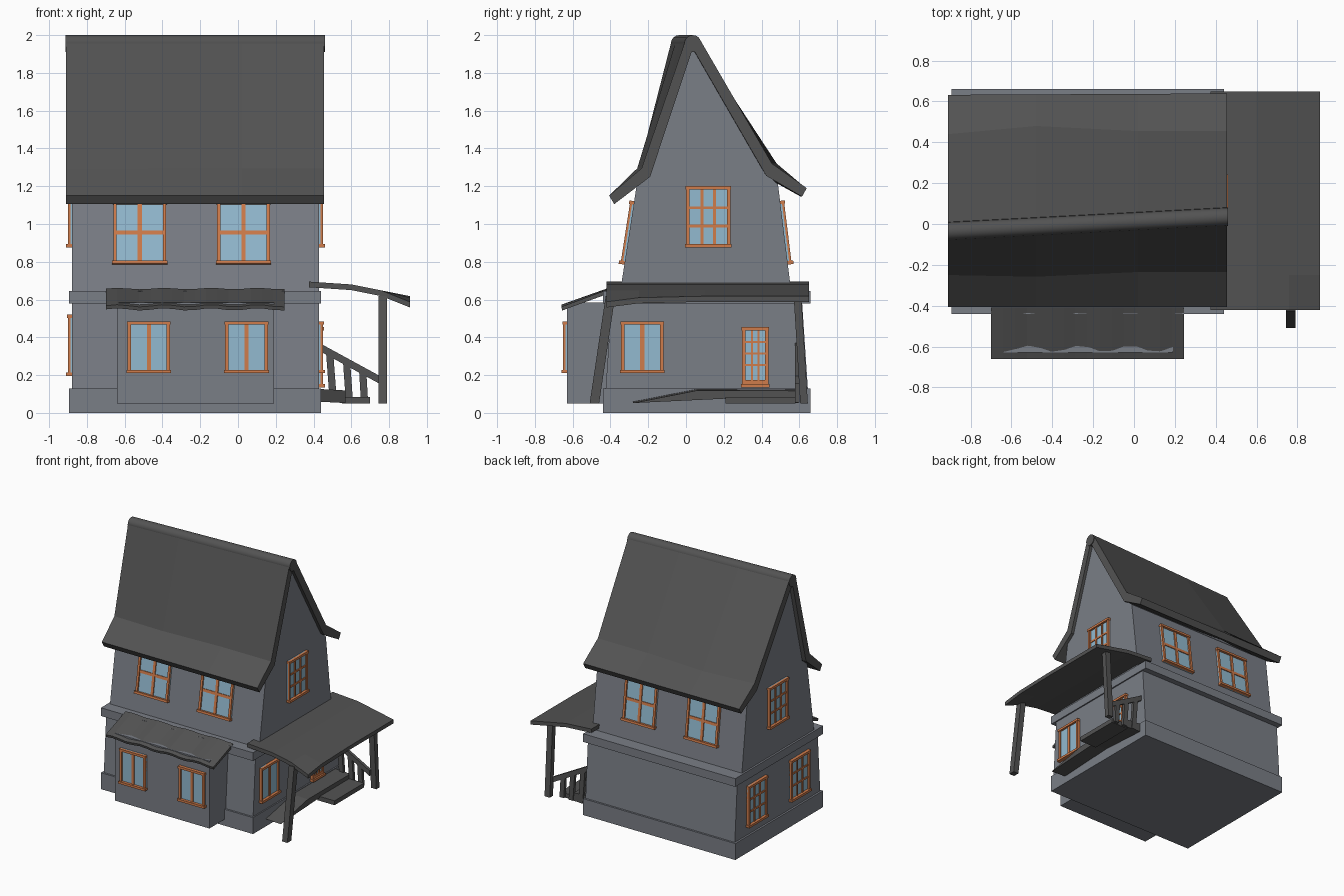
import bpy, bmesh, math
from mathutils import Vector

cube = bpy.data.objects.get("Cube")
if cube:
    bpy.data.objects.remove(cube, do_unlink=True)


def material(name, rgb):
    m = bpy.data.materials.new(name)
    m.use_nodes = True
    m.diffuse_color = (*rgb, 1)
    m.node_tree.nodes["Principled BSDF"].inputs["Base Color"].default_value = (*rgb, 1)
    return m


STONE = material("blue grey plaster", (0.195, 0.21, 0.24))
DARK = material("charcoal shingle", (0.086, 0.086, 0.086))
WOOD = material("orange wood", (0.63, 0.20, 0.07))
GLASS = material("pale blue glass", (0.29, 0.49, 0.63))


def loft_into(bm, sections):
    """Skin closed rings of points and cap both ends."""
    rings = [[bm.verts.new(p) for p in s] for s in sections]
    n = len(rings[0])
    for a, b in zip(rings, rings[1:]):
        for i in range(n):
            j = (i + 1) % n
            bm.faces.new((a[i], a[j], b[j], b[i]))
    bm.faces.new(rings[0][::-1])
    bm.faces.new(rings[-1])


def finish(name, bm, mat):
    bmesh.ops.recalc_face_normals(bm, faces=bm.faces)
    me = bpy.data.meshes.new(name)
    bm.to_mesh(me)
    bm.free()
    me.materials.append(mat)
    ob = bpy.data.objects.new(name, me)
    bpy.context.collection.objects.link(ob)
    return ob


def loft(name, sections, mat):
    bm = bmesh.new()
    loft_into(bm, sections)
    return finish(name, bm, mat)


def rect(c, a, b):
    c, a, b = Vector(c), Vector(a), Vector(b)
    return [c - a - b, c + a - b, c + a + b, c - a + b]


def box(name, x0, x1, y0, y1, z0, z1, mat):
    half = ((x1 - x0) / 2, 0, 0), (0, (y1 - y0) / 2, 0)
    cx, cy = (x0 + x1) / 2, (y0 + y1) / 2
    return loft(name, [rect((cx, cy, z), *half) for z in (z0, z1)], mat)


def post(name, p, q, w, d):
    return loft(name, [rect(c, (w, 0, 0), (0, d, 0)) for c in (p, q)], DARK)


# Body: plinth, tapered ground floor, ledge and bay
box("plinth", -0.895, 0.44, -0.44, 0.66, 0, 0.13, STONE)
loft("ground_floor", [rect((-0.225, 0.11, z), (0.655, 0, 0), (0, d, 0))
                      for z, d in ((0.13, 0.535), (0.58, 0.505))], STONE)
box("ledge", -0.895, 0.44, -0.44, 0.66, 0.58, 0.645, STONE)
box("front_bay", -0.64, 0.19, -0.63, -0.38, 0.05, 0.585, STONE)


def ridge_y(x):
    return 0.012 + 0.052 * x


# Upper floor with leaning walls and gables under the crooked ridge
def gable(x):
    return [(x, y, z) for y, z in (
        (-0.355, 0.6), (-0.262, 1.2), (-0.2, 1.25), (ridge_y(x), 1.93),
        (0.425, 1.265), (0.487, 1.21), (0.562, 0.6))]


loft("upper_floor", [gable(-0.88), gable(0.43)], STONE)

# Main roof: flared slabs with uneven kink lines
front, back = [], []
for x, front_kink, back_kink in ((-0.91, -0.25, 0.44), (-0.48, -0.258, 0.48),
                                 (0.02, -0.235, 0.455), (0.455, -0.235, 0.455)):
    r = ridge_y(x)
    front.append([(x, y, z) for y, z in (
        (-0.407, 1.15), (front_kink, 1.295), (r - 0.045, 1.955),
        (r, 1.93), (front_kink + 0.045, 1.25), (-0.38, 1.105))])
    e = 0.637 + 0.005 * x
    back.append([(x, y, z) for y, z in (
        (e, 1.19), (back_kink, 1.32), (r + 0.045, 1.965),
        (r, 1.93), (back_kink - 0.03, 1.255), (e - 0.025, 1.145))])
loft("front_roof_slope", front, DARK)
loft("back_roof_slope", back, DARK)

# Rounded ridge cap
ring = [(math.cos(math.tau * i / 16), math.sin(math.tau * i / 16)) for i in range(16)]
cap = loft("ridge_cap", [[(x, ridge_y(x) + 0.045 * c, 1.955 + 0.045 * s) for c, s in ring]
                         for x in (-0.912, 0.46)], DARK)
for ob in bpy.context.selected_objects:
    ob.select_set(False)
cap.select_set(True)
bpy.context.view_layer.objects.active = cap
bpy.ops.object.shade_smooth_by_angle()

# Wavy awning over the bay
awning = []
for i in range(17):
    x = -0.70 + 0.945 * i / 16
    w = 0.006 * math.sin(i * 1.5)
    awning.append([(x, -0.66, 0.567 + w), (x, -0.41, 0.658 + w * 0.6),
                   (x, -0.41, 0.635 + w * 0.6), (x, -0.655, 0.548 + w)])
loft("bay_awning", awning, DARK)

# Side porch roof, drooping at its front outer corner
porch = []
for y, drop in ((-0.42, 0.03), (-0.25, 0.008), (0.1, 0), (0.65, 0)):
    top = [(0.375, 0.695), (0.45, 0.69), (0.6, 0.68), (0.76, 0.648), (0.91, 0.618 - drop)]
    under = [(x, z - 0.03) for x, z in reversed(top)]
    porch.append([(x, y, z) for x, z in top + under])
loft("porch_roof", porch, DARK)

# Porch posts, deck and step
post("front_porch_post", (0.767, -0.485, 0.05), (0.767, -0.40, 0.62), 0.023, 0.025)
post("back_porch_post", (0.767, 0.625, 0.05), (0.767, 0.59, 0.62), 0.023, 0.02)
deck = ((-0.28, 0.06), (0.06, 0.127), (0.595, 0.125), (0.595, 0.06), (0.2, 0.083))
loft("porch_deck", [[(x, y, z - dz) for y, z in deck] for x, dz in ((0.42, 0), (0.57, 0.008))], DARK)
box("porch_step", 0.55, 0.70, 0.21, 0.58, 0.05, 0.085, DARK)

# Sloping rail with crooked balusters
loft("porch_rail", [rect(c, (0, 0.012, 0), (0, 0, 0.021))
                    for c in ((0.42, 0.59, 0.355), (0.75, 0.59, 0.175))], DARK)
for x_top, x_low, z_top in ((0.485, 0.505, 0.32), (0.575, 0.59, 0.27), (0.66, 0.67, 0.225)):
    post("baluster", (x_low, 0.59, 0.055), (x_top, 0.59, z_top), 0.019, 0.012)


# Framed openings: base is the bottom centre on the wall, u runs across, v runs up
def window(name, base, u, v, w, h, cols, rows, panel=0.0, bar=0.011):
    base, u, v = Vector(base), Vector(u), Vector(v).normalized()
    n = u.cross(v)

    def block(bm, a0, a1, b0, b1, d0, d1):
        loft_into(bm, [rect(base + u * (a0 + a1) / 2 + v * (b0 + b1) / 2 + n * d,
                            u * (a1 - a0) / 2, v * (b1 - b0) / 2) for d in (d0, d1)])

    s, t = w / 2, 0.018
    bm = bmesh.new()
    block(bm, -s, s, 0, h, -0.02, 0.008)
    finish(name + "_glass", bm, GLASS)
    bm = bmesh.new()
    for a in (-s, s - t):
        block(bm, a, a + t, 0, h, -0.02, 0.02)
    block(bm, -s - 0.006, s + 0.006, 0, t, -0.02, 0.03)
    block(bm, -s - 0.003, s + 0.003, h - t, h, -0.02, 0.025)
    if panel:
        block(bm, -s, s, 0, panel, -0.02, 0.018)
    for i in range(1, cols):
        a = -s + t + (w - 2 * t) * i / cols
        block(bm, a - bar, a + bar, 0, h, -0.02, 0.015)
    for i in range(1, rows):
        b = panel + t + (h - panel - 2 * t) * i / rows
        block(bm, -s, s, b - bar, b + bar, -0.02, 0.014)
    finish(name + "_frame", bm, WOOD)


X, Y, Z = Vector((1, 0, 0)), Vector((0, 1, 0)), Vector((0, 0, 1))
for x in (-0.52, 0.03):
    window("front_upper_window", (x, -0.327, 0.785), X, (0, 0.155, 1), 0.28, 0.34, 2, 2)
    window("back_upper_window", (x, 0.54, 0.785), -X, (0, -0.123, 1), 0.28, 0.34, 2, 2)
for x in (-0.472, 0.045):
    window("bay_window", (x, -0.63, 0.21), X, Z, 0.225, 0.275, 2, 1)
window("right_lower_window", (0.43, -0.232, 0.21), Y, Z, 0.225, 0.275, 2, 1)
window("right_gable_window", (0.43, 0.118, 0.875), Y, Z, 0.235, 0.325, 3, 3, bar=0.007)
window("left_gable_window", (-0.88, 0.118, 0.875), -Y, Z, 0.235, 0.325, 3, 3, bar=0.007)
for y in (-0.155, 0.38):
    window("left_lower_window", (-0.88, y, 0.195), -Y, Z, 0.235, 0.325, 3, 3, bar=0.007)
window("side_door", (0.43, 0.367, 0.135), Y, Z, 0.14, 0.32, 3, 4, panel=0.04, bar=0.005)
